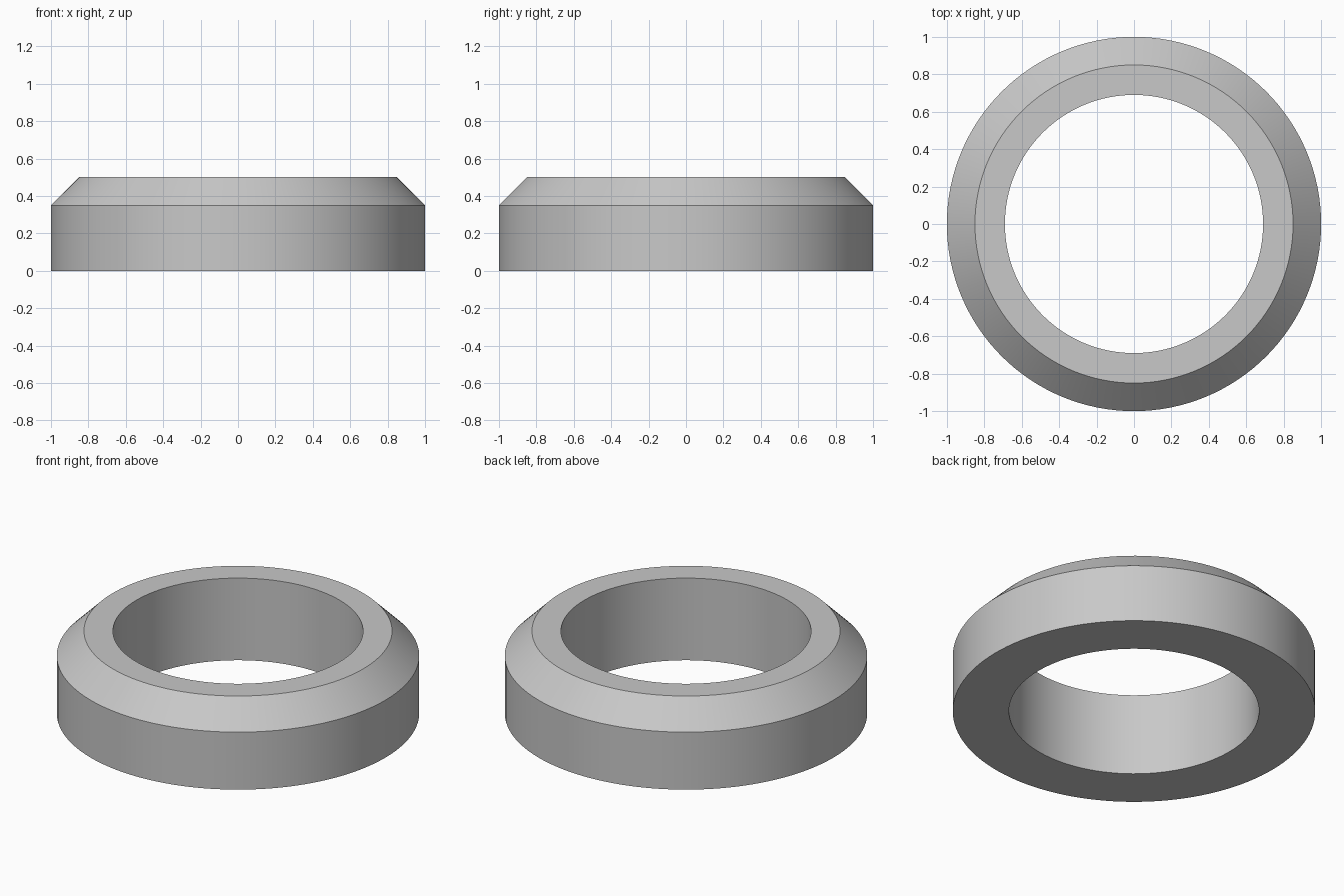
import bpy, bmesh, math

cube = bpy.data.objects.get("Cube")
if cube:
    bpy.data.objects.remove(cube, do_unlink=True)

SEGMENTS = 128
INNER, OUTER, HEIGHT, CHAMFER = 0.69, 1.0, 0.5, 0.15

# Plain grey material
grey = bpy.data.materials.new("light_grey")
grey.use_nodes = True
colour = (0.58, 0.58, 0.58, 1.0)
grey.diffuse_color = colour
grey.node_tree.nodes["Principled BSDF"].inputs["Base Color"].default_value = colour

# Cross-section of the ring as (radius, height)
profile = [
    (INNER, 0),
    (OUTER, 0),
    (OUTER, HEIGHT - CHAMFER),
    (OUTER - CHAMFER, HEIGHT),
    (INNER, HEIGHT),
]

# Revolve the closed cross-section around z
bm = bmesh.new()
rings = []
for i in range(SEGMENTS):
    a = math.tau * i / SEGMENTS
    rings.append([bm.verts.new((r * math.cos(a), r * math.sin(a), z)) for r, z in profile])
for i, ring in enumerate(rings):
    following = rings[(i + 1) % SEGMENTS]
    for j in range(len(profile)):
        k = (j + 1) % len(profile)
        bm.faces.new((ring[j], following[j], following[k], ring[k]))
bmesh.ops.recalc_face_normals(bm, faces=bm.faces)

mesh = bpy.data.meshes.new("chamfered_ring")
bm.to_mesh(mesh)
bm.free()
mesh.materials.append(grey)
ring_object = bpy.data.objects.new("chamfered_ring", mesh)
bpy.context.collection.objects.link(ring_object)

# Smooth round walls with crisp rims
bpy.ops.object.select_all(action="DESELECT")
ring_object.select_set(True)
bpy.context.view_layer.objects.active = ring_object
bpy.ops.object.shade_smooth_by_angle(angle=math.radians(30))
